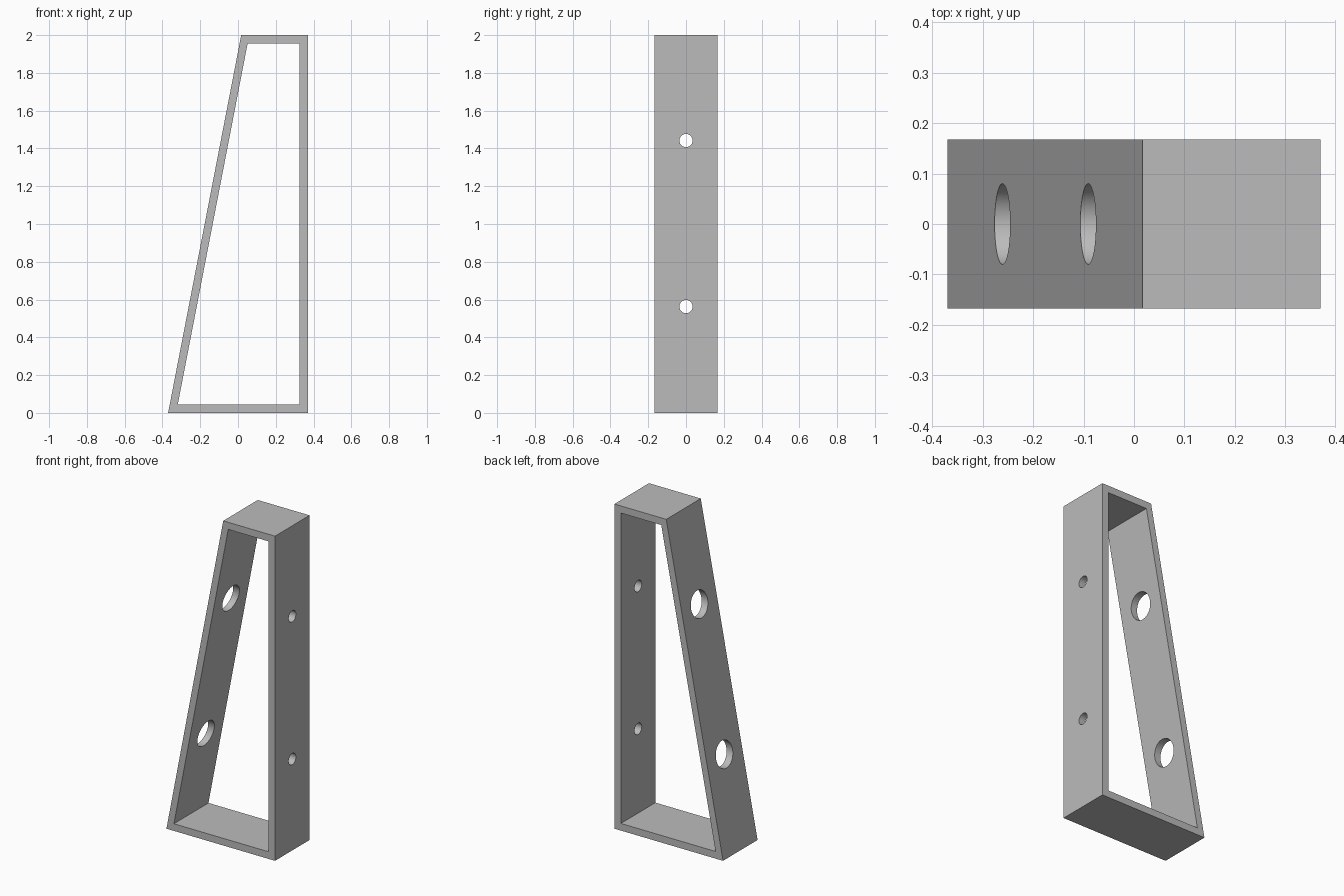
import bpy, bmesh, math

cube = bpy.data.objects.get("Cube")
if cube:
    bpy.data.objects.remove(cube, do_unlink=True)

HALF_DEPTH = 0.168
OUTER = [(-0.37, 0), (0.37, 0), (0.37, 2), (0.017, 2)]
INNER = [(-0.319, 0.044), (0.326, 0.044), (0.326, 1.956), (0.051, 1.956)]

grey = bpy.data.materials.new("plain grey")
grey.use_nodes = True
grey.diffuse_color = (0.5, 0.5, 0.5, 1)
grey.node_tree.nodes["Principled BSDF"].inputs["Base Color"].default_value = grey.diffuse_color

# Tapered frame: a ring between two profiles, extruded through the depth
bm = bmesh.new()
outer = [bm.verts.new((x, -HALF_DEPTH, z)) for x, z in OUTER]
inner = [bm.verts.new((x, -HALF_DEPTH, z)) for x, z in INNER]
for i in range(4):
    j = (i + 1) % 4
    bm.faces.new((outer[i], outer[j], inner[j], inner[i]))
ring = bmesh.ops.extrude_face_region(bm, geom=bm.faces[:])["geom"]
bmesh.ops.translate(bm, vec=(0, 2 * HALF_DEPTH, 0),
                    verts=[v for v in ring if isinstance(v, bmesh.types.BMVert)])
bmesh.ops.recalc_face_normals(bm, faces=bm.faces[:])
mesh = bpy.data.meshes.new("tapered_frame")
bm.to_mesh(mesh)
bm.free()
mesh.materials.append(grey)
frame = bpy.data.objects.new("tapered_frame", mesh)
bpy.context.collection.objects.link(frame)


def drill(name, x, z, radius, length):
    """Cut a round hole along x through one wall."""
    bpy.ops.mesh.primitive_cylinder_add(vertices=64, radius=radius, depth=length,
                                        location=(x, 0, z), rotation=(0, math.pi / 2, 0))
    cutter = bpy.context.object
    cutter.name = name
    cutter.hide_render = True
    cutter.data.materials.append(grey)
    bpy.ops.object.select_all(action="DESELECT")
    frame.select_set(True)
    bpy.context.view_layer.objects.active = frame
    mod = frame.modifiers.new(name, "BOOLEAN")
    mod.operation = "DIFFERENCE"
    mod.solver = "EXACT"
    mod.object = cutter
    bpy.ops.object.modifier_apply(modifier=name)
    bpy.data.objects.remove(cutter, do_unlink=True)


# Screw holes in the upright wall, wider access holes in the sloping wall
for z in (0.563, 1.442):
    slope_x = -0.37 + 0.387 * z / 2
    drill("screw_hole", 0.35, z, 0.035, 0.2)
    drill("access_hole", slope_x + 0.02, z, 0.08, 0.2)

bpy.ops.object.shade_smooth_by_angle(angle=math.radians(30))
